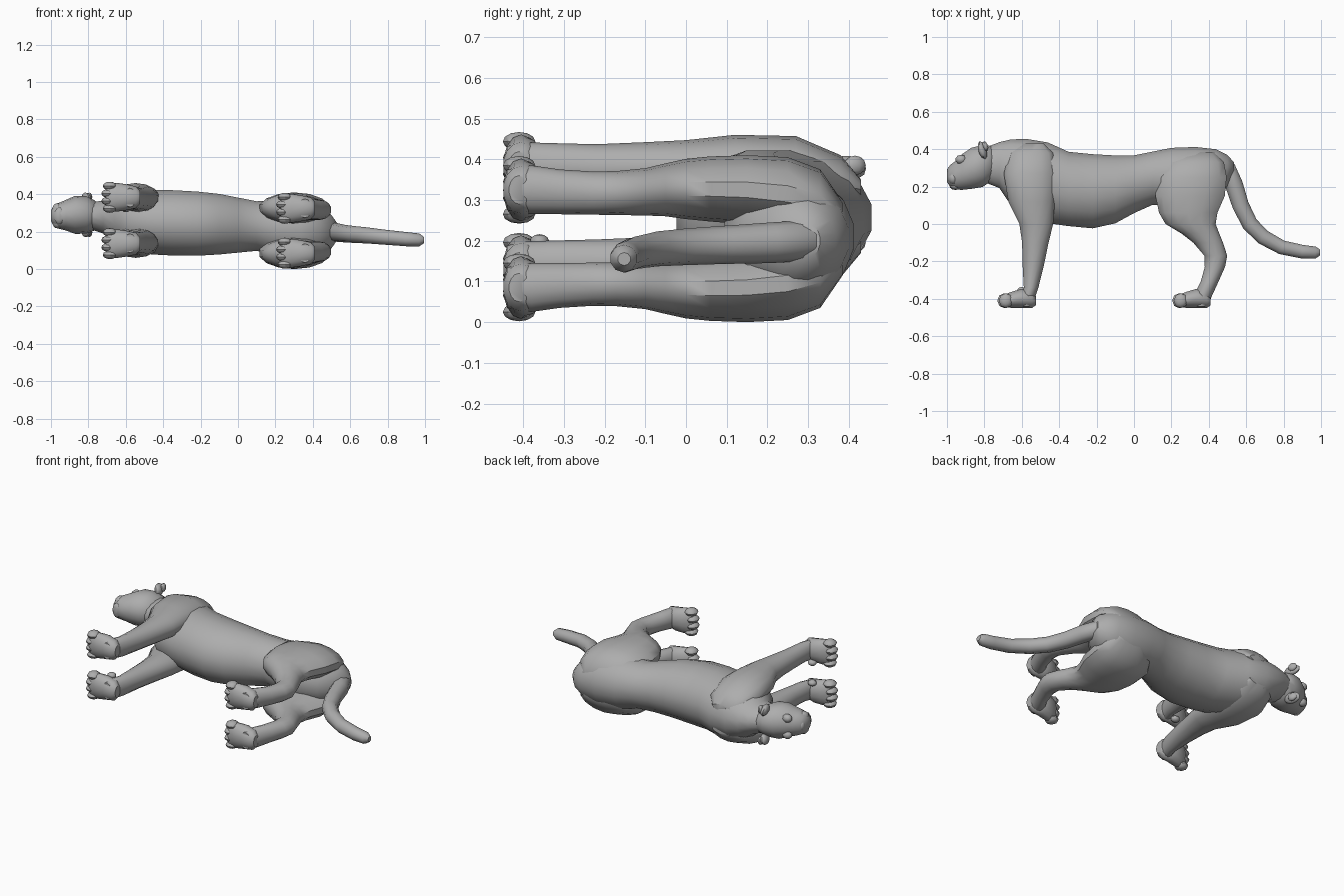
import bpy, bmesh, math
from mathutils import Vector, Matrix

grey = bpy.data.materials.new("warm grey")
grey.diffuse_color = (0.42, 0.42, 0.42, 1)


def finish(name, bm, angle=40):
    bmesh.ops.recalc_face_normals(bm, faces=bm.faces)
    me = bpy.data.meshes.new(name)
    bm.to_mesh(me)
    bm.free()
    me.materials.append(grey)
    ob = bpy.data.objects.new(name, me)
    bpy.context.collection.objects.link(ob)
    bpy.ops.object.select_all(action='DESELECT')
    ob.select_set(True)
    bpy.context.view_layer.objects.active = ob
    bpy.ops.object.shade_smooth_by_angle(angle=math.radians(angle))
    return ob


def skin(name, rings):
    """Bridge consecutive rings of points and cap both ends."""
    bm = bmesh.new()
    rows = [[bm.verts.new(p) for p in r] for r in rings]
    n = len(rows[0])
    for a, b in zip(rows, rows[1:]):
        for i in range(n):
            j = (i + 1) % n
            bm.faces.new((a[i], a[j], b[j], b[i]))
    bm.faces.new(rows[0])
    bm.faces.new(rows[-1])
    return finish(name, bm)


def loft(name, axis, sections, sides=14):
    """Sections are (position on axis, low, high, z centre, z half width)."""
    rings = []
    for t, lo, hi, zc, zh in sections:
        ring = []
        for i in range(sides):
            a = 2 * math.pi * (i + 0.5) / sides
            u = (lo + hi) / 2 + (hi - lo) / 2 * math.cos(a)
            z = zc + zh * math.sin(a)
            ring.append((t, u, z) if axis == 'x' else (u, t, z))
        rings.append(ring)
    return skin(name, rings)


def blob(name, loc, size, turn=0, tilt=0, seg=10):
    bm = bmesh.new()
    bmesh.ops.create_uvsphere(bm, u_segments=seg, v_segments=6, radius=1)
    m = (Matrix.Translation(loc) @ Matrix.Rotation(turn, 4, 'Z')
         @ Matrix.Rotation(tilt, 4, 'Y') @ Matrix.Diagonal((*size, 1)))
    bmesh.ops.transform(bm, matrix=m, verts=bm.verts)
    return finish(name, bm)


# Torso and neck, with the spine along x and the back towards +y
loft("torso", 'x', [
    (-.82, .23, .40, .288, .065), (-.72, .19, .44, .278, .09),
    (-.66, .10, .455, .268, .13), (-.58, .03, .46, .257, .165),
    (-.46, .0, .44, .25, .175), (-.35, -.015, .39, .247, .178),
    (-.22, -.027, .377, .243, .175), (-.10, .0, .37, .24, .165),
    (0, .055, .37, .235, .15), (.10, .10, .39, .23, .135),
    (.20, .10, .41, .22, .15), (.33, .09, .415, .21, .16),
    (.44, .13, .402, .205, .13), (.50, .20, .37, .20, .09),
    (.535, .27, .33, .20, .04)], 16)

# Head with blunt muzzle
loft("head", 'x', [
    (-1.0, .225, .275, .285, .028), (-.985, .20, .315, .285, .055),
    (-.955, .183, .338, .285, .07), (-.92, .18, .375, .288, .082),
    (-.87, .185, .41, .29, .102), (-.81, .195, .425, .29, .10),
    (-.765, .225, .42, .287, .08), (-.74, .27, .39, .285, .05)])
blob("nose", (-.983, .285, .285), (.017, .022, .03))
blob("chin", (-.955, .20, .285), (.03, .018, .045))

for s, side in ((1, "upper"), (-1, "lower")):
    # Face details and rounded ears
    blob(side + "_muzzle_pad", (-.965, .245, .285 + s * .034), (.03, .036, .034))
    blob(side + "_brow", (-.925, .345, .288 + s * .05), (.03, .025, .024))
    blob(side + "_ear", (-.81, .395, .29 + s * .088), (.022, .05, .032), .3, -s * .3)
    blob(side + "_ear_rim", (-.795, .415, .29 + s * .095), (.015, .028, .024), .3)

    # Front leg from shoulder blade to wrist
    m = .26
    loft(side + "_front_leg", 'y', [
        (y, a, b, m + s * o, h) for y, a, b, o, h in (
            (.43, -.60, -.48, .07, .02), (.38, -.67, -.43, .09, .06),
            (.27, -.70, -.41, .115, .082), (.12, -.675, -.42, .122, .078),
            (0, -.615, -.43, .117, .07), (-.10, -.60, -.455, .117, .065),
            (-.22, -.597, -.48, .117, .06), (-.34, -.59, -.51, .12, .06),
            (-.40, -.615, -.53, .122, .06), (-.44, -.61, -.545, .122, .05))])

    # Hind leg from haunch through hock to ankle
    h0 = .205
    loft(side + "_hind_leg", 'y', [
        (y, a, b, h0 + s * o, h) for y, a, b, o, h in (
            (.385, .26, .43, .06, .03), (.33, .16, .485, .09, .08),
            (.25, .11, .50, .11, .09), (.15, .11, .49, .12, .085),
            (.06, .13, .45, .122, .08), (0, .165, .44, .122, .074),
            (-.05, .25, .458, .12, .065), (-.10, .315, .478, .115, .058),
            (-.17, .375, .50, .112, .054), (-.23, .377, .488, .112, .053),
            (-.31, .355, .452, .115, .055), (-.38, .32, .42, .12, .06),
            (-.44, .32, .395, .12, .05))])

    # Paws with four toes and a dewclaw
    for kind, dx, z in (("front", 0, m + s * .124), ("hind", .935, h0 + s * .12)):
        part = side + "_" + kind
        loft(part + "_paw", 'x', [
            (x + dx, lo, hi, z, h) for x, lo, hi, h in (
                (-.525, -.435, -.385, .035), (-.545, -.45, -.36, .058),
                (-.60, -.45, -.345, .07), (-.65, -.45, -.36, .077),
                (-.69, -.445, -.375, .074), (-.705, -.435, -.39, .06))])
        for i in range(4):
            k = i - 1.5
            blob(f"{part}_toe_{i + 1}",
                 (-.697 + dx + .008 * abs(k), -.41, z + k * .04),
                 (.038, .04, .023), 0, 0, 8)
        if kind == "front":
            blob(part + "_dewclaw", (-.60, -.36, z - s * .062), (.026, .024, .018))

# Tail sweeping down and back: x, y, z, radius
path = [(.44, .34, .205, .045), (.50, .29, .20, .05), (.535, .21, .195, .05),
        (.57, .10, .19, .047), (.62, .0, .185, .045), (.69, -.07, .18, .043),
        (.79, -.125, .17, .04), (.90, -.148, .16, .038), (.97, -.153, .156, .034),
        (.995, -.152, .155, .016)]
rings = []
for i, (x, y, z, r) in enumerate(path):
    p, q = path[max(i - 1, 0)], path[min(i + 1, len(path) - 1)]
    t = Vector((q[0] - p[0], q[1] - p[1], 0)).normalized()
    n = Vector((-t.y, t.x, 0))
    rings.append([Vector((x, y, z)) + n * r * math.cos(a) + Vector((0, 0, r * math.sin(a)))
                  for a in (2 * math.pi * (k + .5) / 10 for k in range(10))])
skin("tail", rings)
